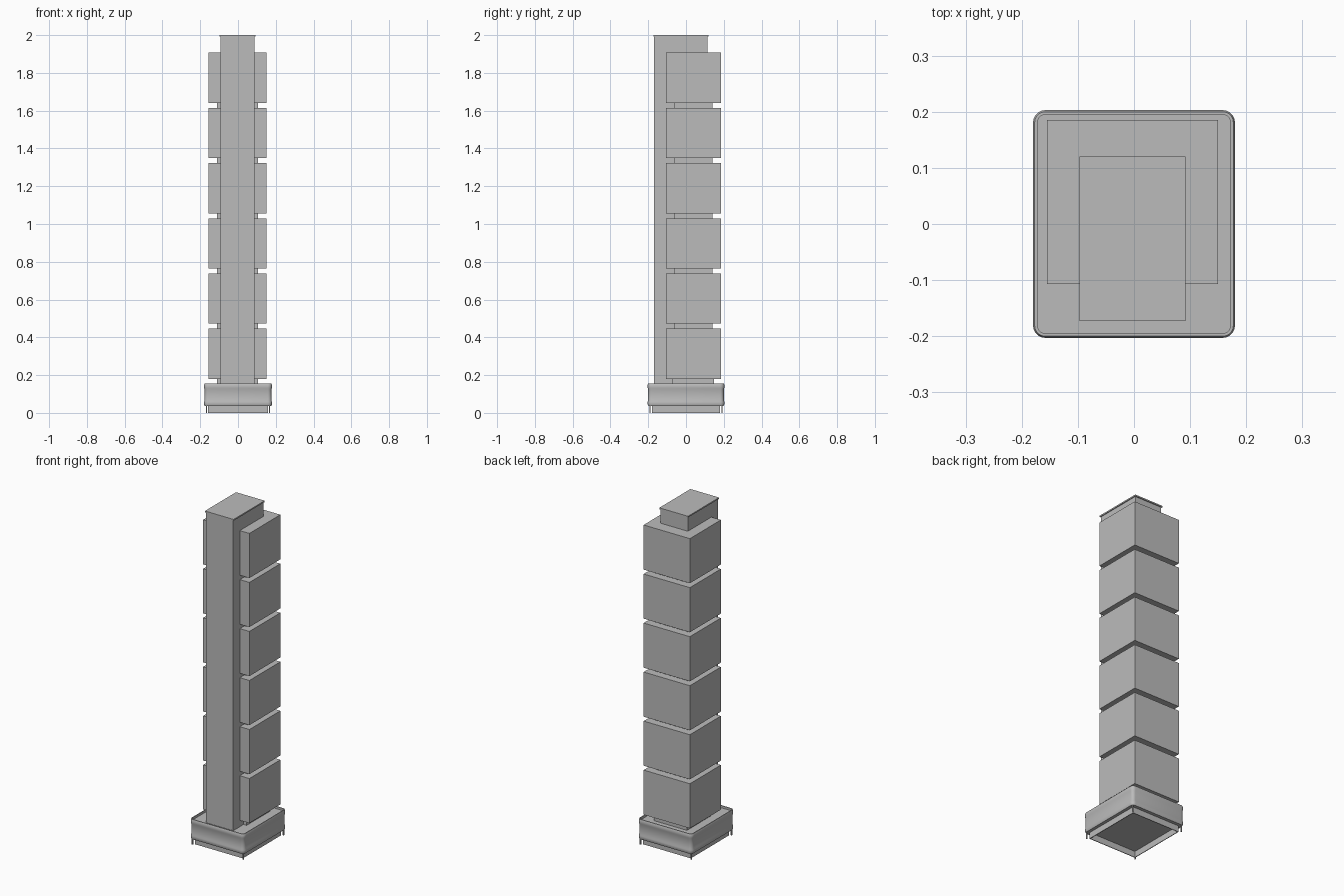
import bpy, bmesh, math

cube = bpy.data.objects.get("Cube")
if cube:
    bpy.data.objects.remove(cube)

grey = bpy.data.materials.new("concrete_grey")
grey.use_nodes = True
colour = (0.5, 0.5, 0.5, 1)
grey.diffuse_color = colour
grey.node_tree.nodes["Principled BSDF"].inputs["Base Color"].default_value = colour


def finish(name, bm):
    bmesh.ops.recalc_face_normals(bm, faces=bm.faces)
    mesh = bpy.data.meshes.new(name)
    bm.to_mesh(mesh)
    bm.free()
    mesh.materials.append(grey)
    obj = bpy.data.objects.new(name, mesh)
    bpy.context.collection.objects.link(obj)
    return obj


def box(name, x, y, z):
    bm = bmesh.new()
    bmesh.ops.create_cube(bm, size=1)
    for v in bm.verts:
        for i, (low, high) in enumerate((x, y, z)):
            v.co[i] = low if v.co[i] < 0 else high
    return finish(name, bm)


def rounded_ring(bm, hx, hy, radius, z, steps=5):
    # One horizontal loop of a rounded rectangle
    ring = []
    for k, (sx, sy) in enumerate(((1, 1), (-1, 1), (-1, -1), (1, -1))):
        for s in range(steps + 1):
            a = math.pi / 2 * (k + s / steps)
            ring.append(bm.verts.new((sx * (hx - radius) + radius * math.cos(a),
                                      sy * (hy - radius) + radius * math.sin(a), z)))
    return ring


# Podium with bulging edge bands and a shallow roof parapet
profile = [(0.004, 0.036), (0, 0.045), (0, 0.058), (0.003, 0.066), (0.003, 0.124),
           (0, 0.132), (0, 0.148), (0.003, 0.155), (0.008, 0.155), (0.008, 0.142)]
bm = bmesh.new()
rings = [rounded_ring(bm, 0.18 - d, 0.203 - d, 0.022 - d, z) for d, z in profile]
for lower, upper in zip(rings, rings[1:]):
    for i in range(len(lower)):
        j = (i + 1) % len(lower)
        bm.faces.new((lower[i], lower[j], upper[j], upper[i]))
bm.faces.new(rings[0])
bm.faces.new(rings[-1])
podium = finish("podium", bm)
bpy.context.view_layer.objects.active = podium
podium.select_set(True)
bpy.ops.object.shade_smooth_by_angle(angle=math.radians(25))

# Lobby walls, open underneath, with slim posts outside the corners
wx, wy, t, top = 0.158, 0.18, 0.004, 0.037
for side, s in (("left", 1), ("right", -1)):
    box(f"lobby_wall_{side}", sorted((s * wx, s * (wx - t))), (-wy, wy), (0, top))
for side, s in (("back", 1), ("front", -1)):
    box(f"lobby_wall_{side}", (-wx + t, wx - t), sorted((s * wy, s * (wy - t))), (0, top))
for sx in (-1, 1):
    for sy in (-1, 1):
        px, py = sx * 0.167, sy * 0.19
        box("corner_post", (px - 0.003, px + 0.003), (py - 0.003, py + 0.003), (0, top))

# Lift core and its overhanging cap
box("core", (-0.092, 0.087), (-0.169, 0.114), (0.14, 1.992))
box("core_cap", (-0.097, 0.092), (-0.173, 0.12), (1.992, 2.0))

# Stacked tower blocks joined by recessed necks
pitch, first = 0.2922, 0.18
for level in range(6):
    z = first + level * pitch
    box(f"tower_block_{level + 1}", (-0.155, 0.15), (-0.107, 0.185), (z, z + 0.266))
    g = 0.008 if level == 0 else 0
    box(f"neck_{level + 1}", (-0.11, 0.107), (-0.064 - g, 0.14 + g), (z - 0.04, z + 0.01))
